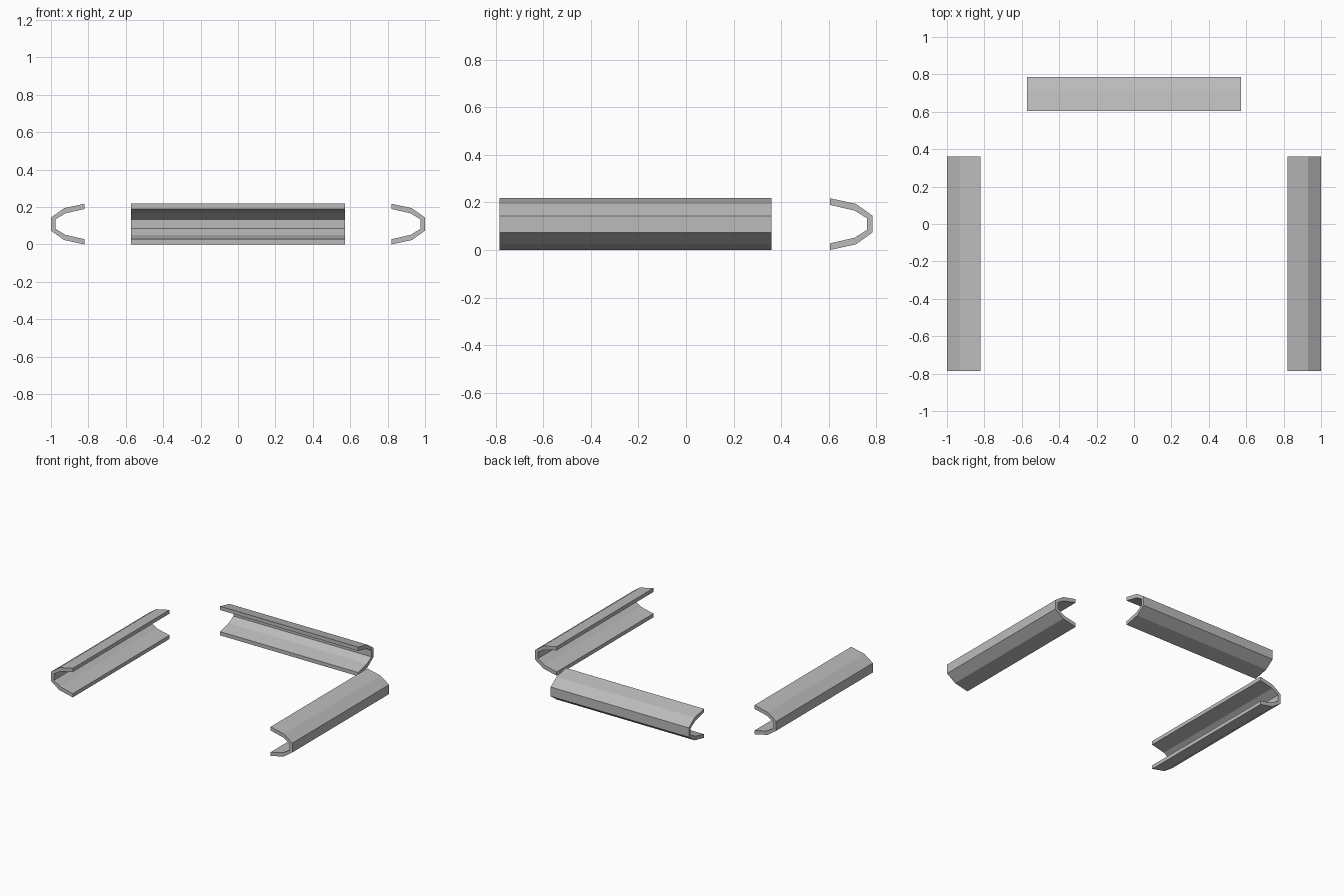
import bpy
import bmesh
from math import pi
from mathutils import Matrix

cube = bpy.data.objects.get("Cube")
if cube:
    bpy.data.objects.remove(cube, do_unlink=True)

grey = bpy.data.materials.new("light grey")
grey.use_nodes = True
colour = (0.5, 0.5, 0.5, 1)
grey.diffuse_color = colour
grey.node_tree.nodes["Principled BSDF"].inputs["Base Color"].default_value = colour

HEIGHT = 0.218
LENGTH = 1.145

# Upper half of the channel section: (distance in from the back, height above middle)
OUTER = [(0, 0.035), (0.07, 0.085), (0.18, HEIGHT / 2)]
INNER = [(0.18, 0.081), (0.076, 0.057), (0.023, 0.024)]


def rail(name, location, angle):
    """Channel rail whose back touches its origin; it opens towards local -x."""
    upper = OUTER + INNER
    lower = [(d, -h) for d, h in reversed(upper)]
    bm = bmesh.new()
    ends = []
    for y in (-LENGTH / 2, LENGTH / 2):
        ends.append([bm.verts.new((-d, y, h + HEIGHT / 2)) for d, h in upper + lower])
    front, back = ends
    n = len(front)
    # Long walls
    for i in range(n):
        j = (i + 1) % n
        bm.faces.new((front[i], front[j], back[j], back[i]))
    # End caps, one quad per bend of the section
    half = len(upper)
    for ring in ends:
        for loop in ([0, 1, 4, 5], [1, 2, 3, 4]):
            bm.faces.new([ring[i] for i in loop])
            bm.faces.new([ring[n - 1 - i] for i in loop])
        bm.faces.new((ring[0], ring[half - 1], ring[half], ring[n - 1]))
    bmesh.ops.recalc_face_normals(bm, faces=bm.faces)
    mesh = bpy.data.meshes.new(name)
    bm.transform(Matrix.Translation(location) @ Matrix.Rotation(angle, 4, "Z"))
    bm.to_mesh(mesh)
    bm.free()
    mesh.materials.append(grey)
    obj = bpy.data.objects.new(name, mesh)
    bpy.context.collection.objects.link(obj)


# Two side rails and one across the back, all opening inwards
rail("left_rail", (1, -0.2125, 0), 0)
rail("right_rail", (-1, -0.2125, 0), pi)
rail("back_rail", (0, 0.785, 0), pi / 2)
